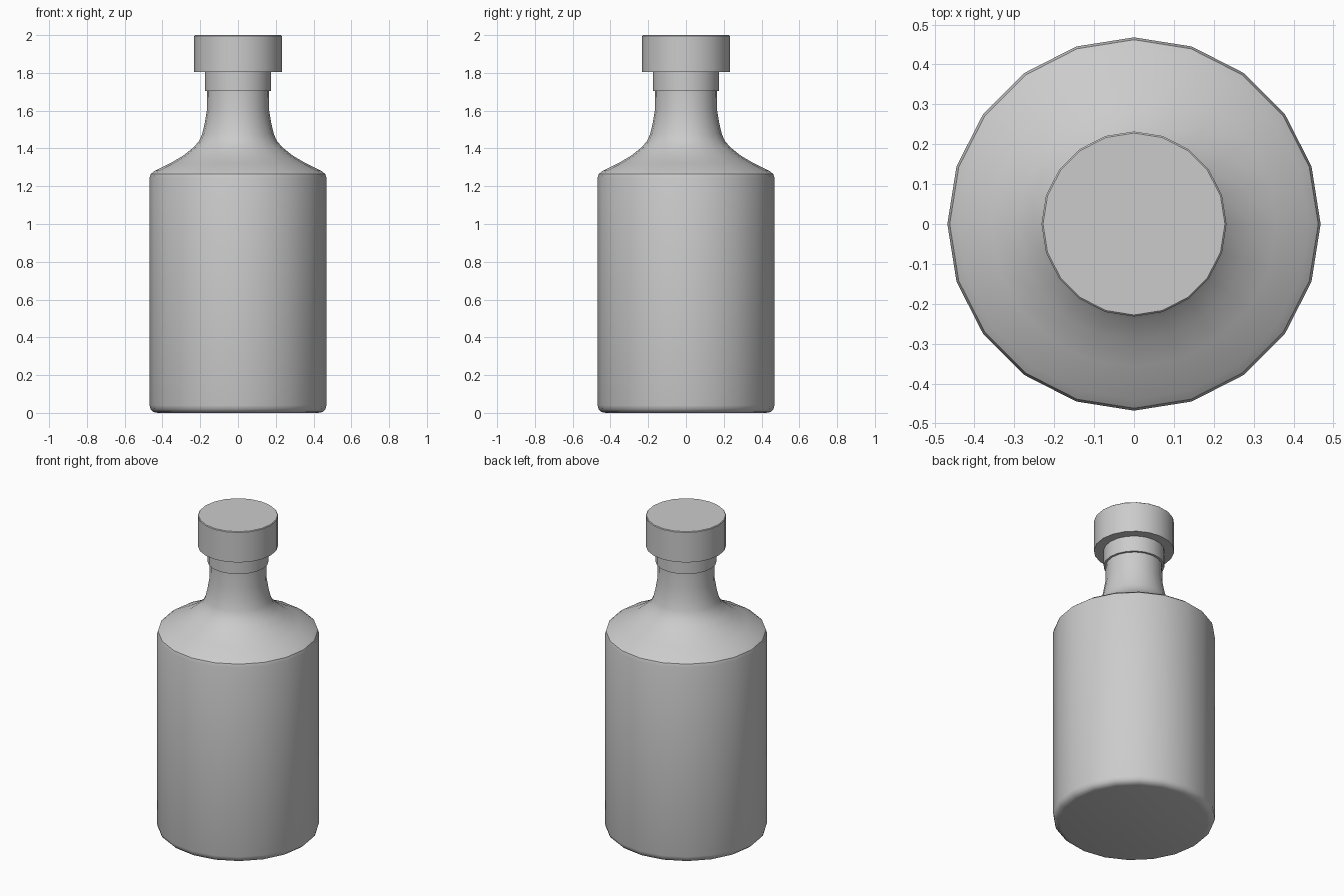
import bpy
import bmesh
import math

if "Cube" in bpy.data.objects:
    bpy.data.objects.remove(bpy.data.objects["Cube"])

SIDES = 20


def lathe(name, profile, angle=35):
    """Revolve a (radius, z) profile around z and close both ends."""
    bm = bmesh.new()
    rings = []
    for r, z in profile:
        rings.append([bm.verts.new((r * math.cos(2 * math.pi * i / SIDES),
                                    r * math.sin(2 * math.pi * i / SIDES), z))
                      for i in range(SIDES)])
    for a, b in zip(rings, rings[1:]):
        for i in range(SIDES):
            j = (i + 1) % SIDES
            bm.faces.new((a[i], a[j], b[j], b[i]))
    bm.faces.new(rings[0][::-1])
    bm.faces.new(rings[-1])
    bmesh.ops.recalc_face_normals(bm, faces=bm.faces[:])
    mesh = bpy.data.meshes.new(name)
    bm.to_mesh(mesh)
    bm.free()
    obj = bpy.data.objects.new(name, mesh)
    bpy.context.collection.objects.link(obj)
    bpy.ops.object.select_all(action='DESELECT')
    obj.select_set(True)
    bpy.context.view_layer.objects.active = obj
    bpy.ops.object.shade_smooth_by_angle(angle=math.radians(angle))
    return obj


# Body with rounded base, sloped shoulder, flared neck and lip collar
lathe("bottle", [
    (0.427, 0.0), (0.448, 0.005), (0.463, 0.02), (0.468, 0.04),
    (0.468, 1.245), (0.462, 1.265), (0.44, 1.282),
    (0.358, 1.322), (0.29, 1.362), (0.24, 1.402), (0.207, 1.437),
    (0.19, 1.475), (0.177, 1.53), (0.165, 1.60), (0.163, 1.705),
    (0.176, 1.705), (0.176, 1.81)])

# Stopper cap
lathe("cap", [(0.232, 1.805), (0.232, 1.996), (0.228, 2.0)])
